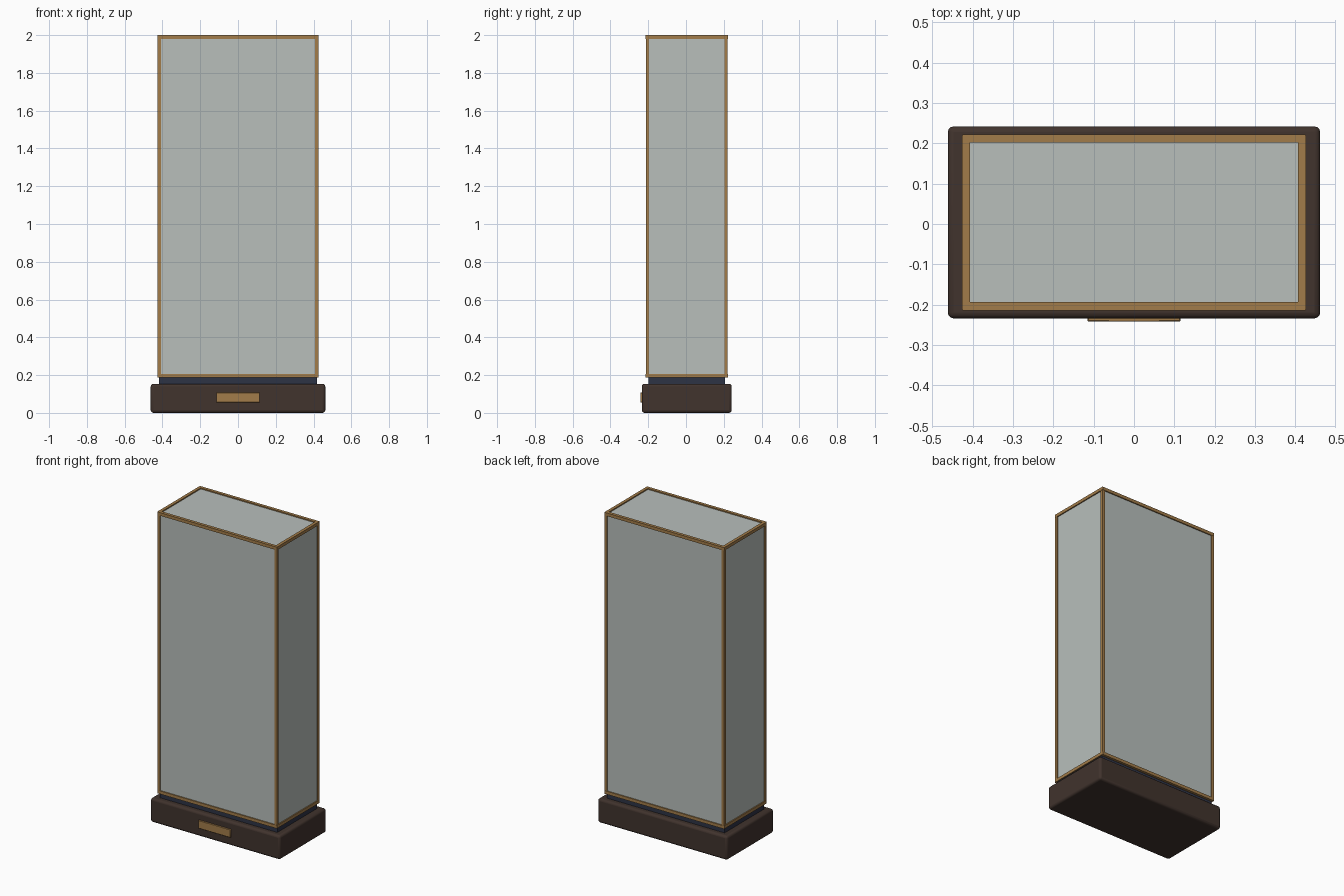
import bpy
from mathutils import Vector

default = bpy.data.objects.get("Cube")
if default:
    bpy.data.objects.remove(default, do_unlink=True)


def material(name, rgb):
    m = bpy.data.materials.new(name)
    m.use_nodes = True
    m.diffuse_color = (*rgb, 1)
    m.node_tree.nodes["Principled BSDF"].inputs["Base Color"].default_value = (*rgb, 1)
    return m


wood = material("dark wood", (0.052, 0.033, 0.026))
brass = material("brass", (0.36, 0.20, 0.067))
velvet = material("navy velvet", (0.027, 0.033, 0.06))
glass = material("pale glass", (0.48, 0.52, 0.50))

CY = 0.004                    # case centre in depth; the plaque juts forward
HX, HY = 0.417, 0.208         # centre lines of the frame bars
Z0, Z1 = 0.197, 1.99
BAR = 0.02


def box(name, centre, size, mat, bevel=0, segments=1):
    bpy.ops.mesh.primitive_cube_add(size=1, location=centre)
    ob = bpy.context.object
    ob.name = name
    ob.scale = size
    bpy.ops.object.transform_apply(location=False, rotation=False, scale=True)
    ob.data.materials.append(mat)
    if bevel:
        mod = ob.modifiers.new("soft edges", "BEVEL")
        mod.width = bevel
        mod.segments = segments
        bpy.ops.object.shade_smooth_by_angle()
    return ob


# Base, plaque and display deck
box("base", (0, CY, 0.077), (0.924, 0.476, 0.154), wood, 0.014, 3)
box("plaque", (0, -0.236, 0.081), (0.23, 0.012, 0.052), brass, 0.002)
box("deck", (0, CY, 0.17), (0.838, 0.404, 0.036), velvet)

# Corner posts and rails of the frame
mid = (Z0 + Z1) / 2
for sx, side in ((-1, "right"), (1, "left")):
    for sy, end in ((-1, "front"), (1, "back")):
        box(f"post_{end}_{side}", (sx * HX, CY + sy * HY, mid),
            (BAR - 0.002, BAR - 0.002, Z1 - Z0 + BAR - 0.002), brass)
for z, level in ((Z0, "lower"), (Z1, "upper")):
    for s, side, end in ((-1, "right", "front"), (1, "left", "back")):
        box(f"{level}_rail_{end}", (0, CY + s * HY, z), (2 * HX + BAR - 0.004, BAR, BAR), brass)
        box(f"{level}_rail_{side}", (s * HX, CY, z), (BAR, 2 * HY + BAR - 0.004, BAR), brass)

# Glass panes set into the middle of the bars
T = 0.006
for s, side, end in ((-1, "right", "front"), (1, "left", "back")):
    box(f"glass_{end}", (0, CY + s * HY, mid), (2 * HX, T, Z1 - Z0), glass)
    box(f"glass_{side}", (s * HX, CY, mid), (T, 2 * HY, Z1 - Z0), glass)
box("glass_top", (0, CY, Z1), (2 * HX, 2 * HY, T), glass)
